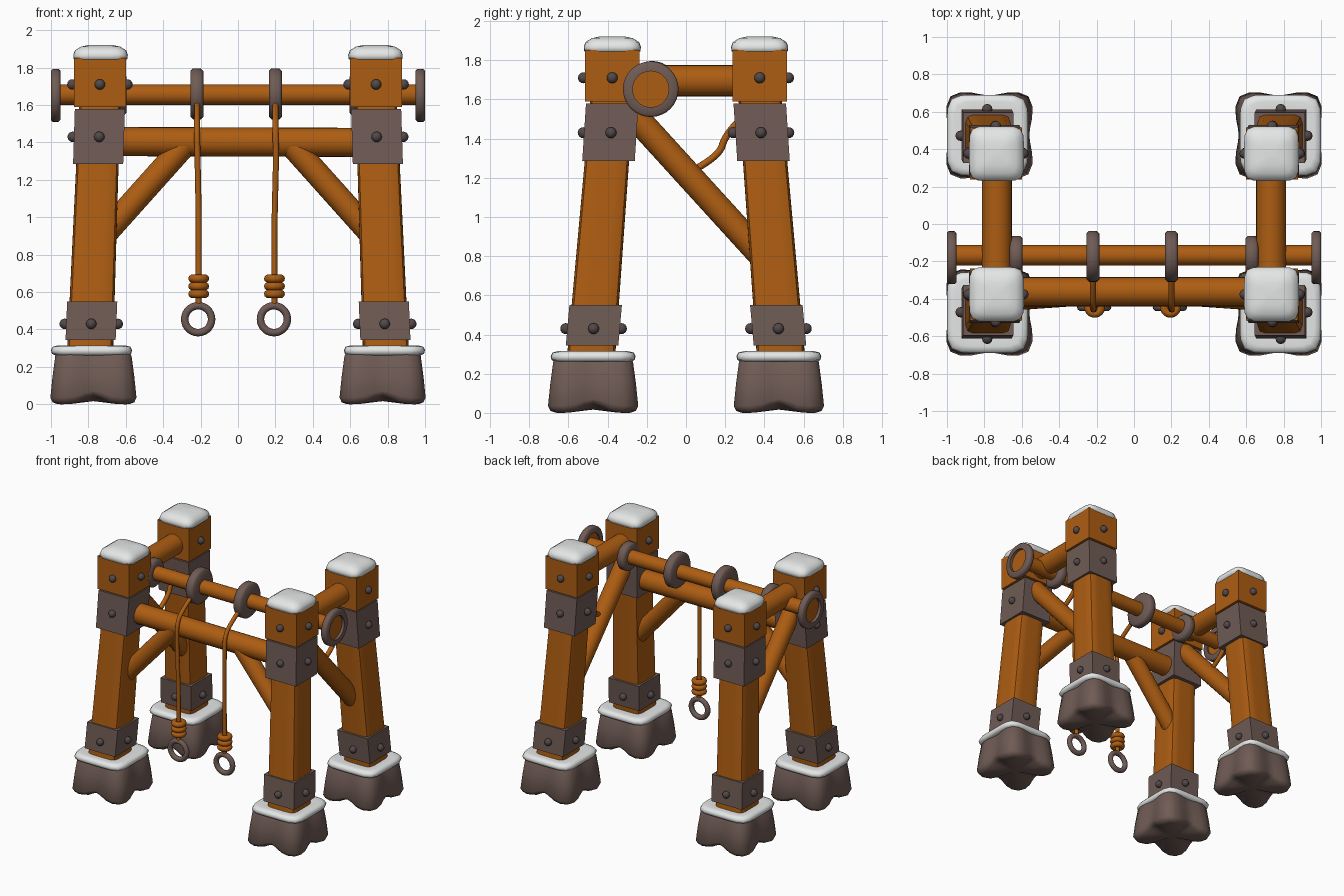
import bpy, bmesh, math
from mathutils import Vector

if "Cube" in bpy.data.objects:
    bpy.data.objects.remove(bpy.data.objects["Cube"], do_unlink=True)


def material(name, rgb):
    m = bpy.data.materials.new(name)
    m.use_nodes = True
    m.diffuse_color = (*rgb, 1)
    m.node_tree.nodes["Principled BSDF"].inputs["Base Color"].default_value = (*rgb, 1)
    return m


WOOD = material("orange wood", (0.42, 0.11, 0.006))
STONE = material("brown stone", (0.16, 0.105, 0.09))
IRON = material("dark iron", (0.085, 0.065, 0.065))
SNOW = material("snow white", (0.8, 0.82, 0.81))


def finish(obj, name, mat, angle=35):
    obj.name = name
    obj.data.materials.clear()
    obj.data.materials.append(mat)
    bpy.ops.object.select_all(action='DESELECT')
    obj.select_set(True)
    bpy.context.view_layer.objects.active = obj
    bpy.ops.object.shade_smooth_by_angle(angle=math.radians(angle))
    return obj


def from_bmesh(bm, name, mat, angle=35):
    bmesh.ops.recalc_face_normals(bm, faces=bm.faces)
    mesh = bpy.data.meshes.new(name)
    bm.to_mesh(mesh)
    bm.free()
    obj = bpy.data.objects.new(name, mesh)
    bpy.context.collection.objects.link(obj)
    return finish(obj, name, mat, angle)


def rounded_square(power, notch=0.0, n=32):
    """Unit outline; a notch dents the middle of each side."""
    out = []
    for i in range(n):
        t = 2 * math.pi * i / n
        c, s = math.cos(t), math.sin(t)
        r = (abs(c) ** power + abs(s) ** power) ** (-1 / power)
        dent = abs(math.cos(2 * t)) ** 4 * notch
        out.append((c * r * (1 - dent), s * r * (1 - dent), dent))
    return out


SQUARE = [(1, 1, 0), (-1, 1, 0), (-1, -1, 0), (1, -1, 0)]
POST = rounded_square(7)
PILLOW = rounded_square(6)
LOBED = rounded_square(6, 0.09)


def loft(name, rings, mat, outline, lift=0.0, angle=35):
    """Skin an outline through rings of (centre x, centre y, z, half width)."""
    bm = bmesh.new()
    loops = []
    for cx, cy, z, h in rings:
        fade = lift * max(0, 1 - z / 0.2)
        loops.append([bm.verts.new((cx + u * h, cy + v * h, z + d * fade))
                      for u, v, d in outline])
    n = len(outline)
    for a, b in zip(loops, loops[1:]):
        for i in range(n):
            j = (i + 1) % n
            bm.faces.new((a[i], a[j], b[j], b[i]))
    for loop in (loops[0], loops[-1]):
        z = sum(v.co.z for v in loop) / n
        mid = sum((v.co for v in loop), Vector()) / n
        top = bm.verts.new((mid.x, mid.y, z))
        for i in range(n):
            bm.faces.new((loop[i], loop[(i + 1) % n], top))
    return from_bmesh(bm, name, mat, angle)


def beam(name, a, b, r, mat=WOOD, sides=24):
    a, b = Vector(a), Vector(b)
    bpy.ops.mesh.primitive_cylinder_add(vertices=sides, radius=r, depth=(b - a).length,
                                        location=(a + b) / 2)
    obj = bpy.context.object
    obj.rotation_euler = (b - a).to_track_quat('Z', 'Y').to_euler()
    return finish(obj, name, mat)


def hoop(name, centre, outer, inner, width, mat=STONE, n=32):
    """Bevelled flat ring whose axis runs along x."""
    w, e = width / 2, width * 0.2
    section = [(inner, -w), (outer - e, -w), (outer, e - w),
               (outer, w - e), (outer - e, w), (inner, w)]
    bm = bmesh.new()
    loops = []
    for i in range(n):
        t = 2 * math.pi * i / n
        loops.append([bm.verts.new((centre[0] + x, centre[1] + r * math.cos(t),
                                    centre[2] + r * math.sin(t))) for r, x in section])
    m = len(section)
    for i in range(n):
        a, b = loops[i], loops[(i + 1) % n]
        for k in range(m):
            bm.faces.new((a[k], a[(k + 1) % m], b[(k + 1) % m], b[k]))
    return from_bmesh(bm, name, mat, 50)


def rope(name, points, r):
    curve = bpy.data.curves.new(name, 'CURVE')
    curve.dimensions = '3D'
    curve.bevel_depth = r
    curve.bevel_resolution = 2
    curve.use_fill_caps = True
    sp = curve.splines.new('NURBS')
    sp.points.add(len(points) - 1)
    for p, co in zip(sp.points, points):
        p.co = (*co, 1)
    sp.use_endpoint_u = True
    sp.order_u = 3
    obj = bpy.data.objects.new(name, curve)
    bpy.context.collection.objects.link(obj)
    bpy.ops.object.select_all(action='DESELECT')
    obj.select_set(True)
    bpy.context.view_layer.objects.active = obj
    bpy.ops.object.convert(target='MESH')
    return finish(bpy.context.object, name, WOOD, 60)


def torus(name, loc, major, minor, mat, rot=(0, 0, 0)):
    bpy.ops.mesh.primitive_torus_add(major_radius=major, minor_radius=minor, location=loc,
                                     rotation=rot, major_segments=28, minor_segments=10)
    return finish(bpy.context.object, name, mat, 60)


def bolt(name, loc):
    bpy.ops.mesh.primitive_uv_sphere_add(segments=12, ring_count=8, radius=0.028, location=loc)
    return finish(bpy.context.object, name, IRON, 60)


# Four leaning posts with feet, collars, head blocks and snow
for sx, side in ((-1, "right"), (1, "left")):
    for sy, end in ((-1, "front"), (1, "back")):
        tag = f"{end}_{side}"

        def at(z, h):
            z_axis = min(z, 1.5)
            return (sx * (0.803 - 0.043 * z_axis), sy * (0.51 - 0.089 * z_axis), z, h)

        def stack(x, y, rows):
            return [(sx * x, sy * y, z, h) for z, h in rows]

        loft("post_" + tag, [at(0.28, 0.123), at(1.62, 0.11)], WOOD, POST)
        loft("foot_" + tag, stack(0.773, 0.474, [
            (0, 0.195), (0.01, 0.222), (0.035, 0.234), (0.15, 0.222),
            (0.26, 0.207), (0.285, 0.19)]), STONE, LOBED, lift=0.5, angle=60)
        loft("foot_snow_" + tag, stack(0.783, 0.474, [
            (0.262, 0.195), (0.27, 0.212), (0.29, 0.217),
            (0.308, 0.207), (0.315, 0.18), (0.305, 0.12)]), SNOW, PILLOW, angle=70)
        blocks = (("lower_collar_", 0.345, 0.55, 0.134, STONE, 0.43),
                  ("upper_collar_", 1.285, 1.578, 0.134, STONE, 1.43),
                  ("head_block_", 1.59, 1.852, 0.139, WOOD, 1.71))
        for name, z0, z1, half, mat, zb in blocks:
            loft(name + tag, [at(z0, half), at(z1, half)], mat, SQUARE)
            x, y, z, h = at(zb, half + 0.008)
            for dx, dy in ((1, 0), (-1, 0), (0, 1), (0, -1)):
                bolt("bolt_" + tag, (x + dx * h, y + dy * h, z))
        loft("head_snow_" + tag, stack(0.735, 0.376, [
            (1.838, 0.125), (1.845, 0.143), (1.868, 0.146), (1.892, 0.137),
            (1.912, 0.105), (1.922, 0.06)]), SNOW, PILLOW, angle=70)

    # Side beam, braces and tie rope
    beam("side_beam_" + side, (sx * 0.733, -0.3, 1.695), (sx * 0.733, 0.3, 1.695), 0.08)
    beam("side_brace_" + side, (sx * 0.735, -0.28, 1.535), (sx * 0.745, 0.38, 0.81), 0.068)
    beam("front_brace_" + side, (sx * 0.70, -0.4, 0.925), (sx * 0.275, -0.37, 1.40), 0.066)
    rope("tie_rope_" + side, [(sx * 0.73, 0.04, 1.24), (sx * 0.73, 0.17, 1.31),
                              (sx * 0.73, 0.20, 1.42), (sx * 0.73, 0.28, 1.50)], 0.018)

    # Axle hoops and end wheel
    hoop("end_wheel_" + side, (sx * 0.975, -0.18, 1.652), 0.142, 0.092, 0.05)
    beam("end_plate_" + side, (sx * 0.962, -0.18, 1.652), (sx * 0.978, -0.18, 1.652), 0.1)
    hoop("inner_hoop_" + side, (sx * 0.63, -0.172, 1.655), 0.108, 0.05, 0.07)

    # Hanging rope with knot and ring
    x = 0.2 if sx > 0 else -0.22
    low = x + (0.01 if sx < 0 else -0.005)
    hoop("rope_wheel_" + side, (x, -0.173, 1.66), 0.136, 0.05, 0.07)
    rope("hanging_rope_" + side, [
        (x, -0.27, 1.61), (x, -0.36, 1.56), (x, -0.455, 1.48), (x + 0.004, -0.46, 1.30),
        (low, -0.45, 1.0), (low, -0.445, 0.7), (low, -0.445, 0.52)], 0.016)
    for k in range(3):
        torus("knot_coil_" + side, (low, -0.445, 0.59 + 0.041 * k), 0.034, 0.022, WOOD)
    torus("pull_ring_" + side, (low - 0.003, -0.445, 0.455), 0.072, 0.02, STONE,
          (math.pi / 2, 0, 0))

# Long members across the front
beam("front_beam", (-0.7, -0.362, 1.405), (0.7, -0.362, 1.4), 0.078)
beam("axle", (-0.965, -0.168, 1.656), (0.965, -0.168, 1.656), 0.055)
